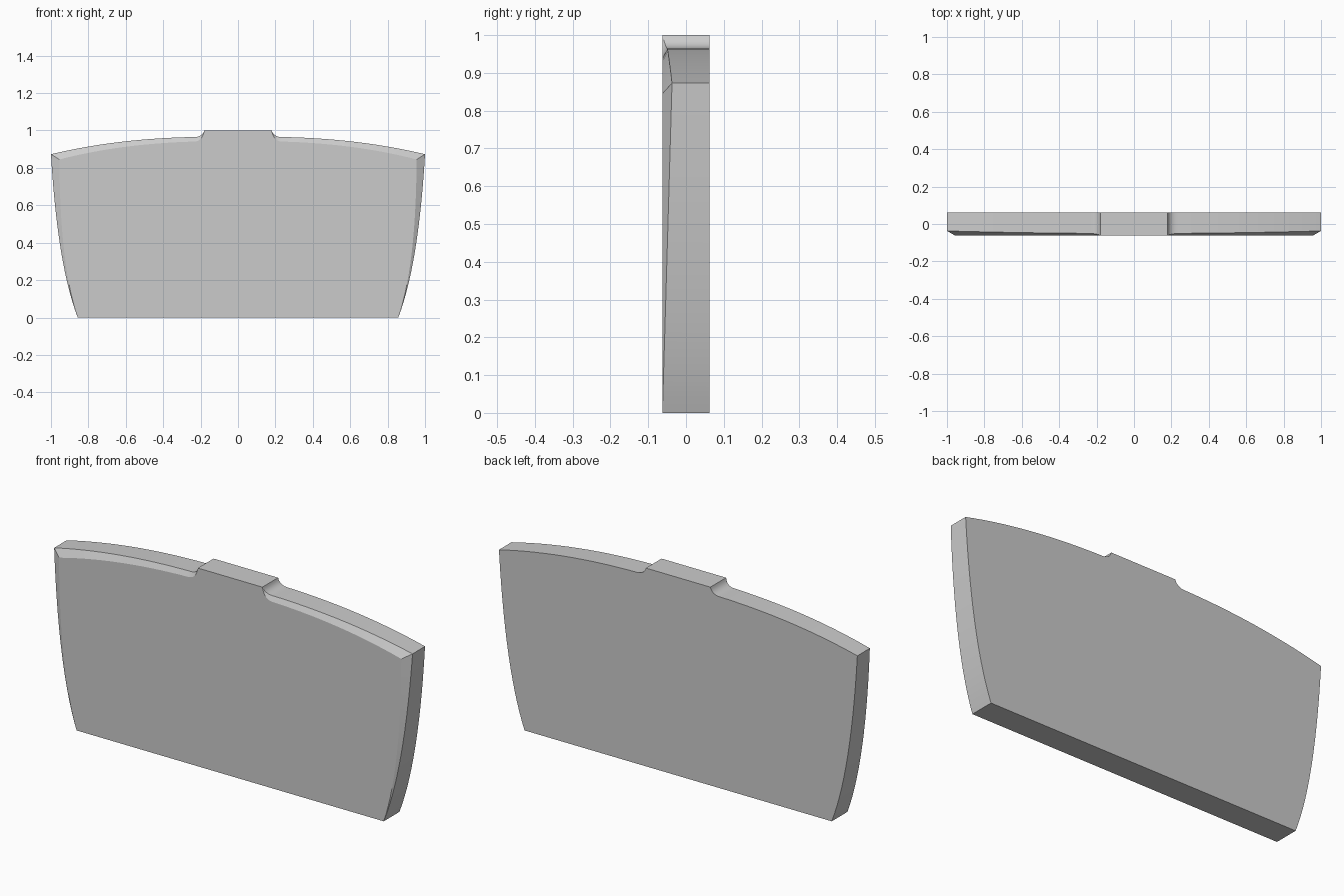
import bpy, bmesh

if "Cube" in bpy.data.objects:
    bpy.data.objects.remove(bpy.data.objects["Cube"])

HALF = 0.0625      # half of the panel thickness


def curve(a, c, b, n):
    """Points on a quadratic curve from a to b, pulled towards c."""
    out = []
    for i in range(n + 1):
        t = i / n
        out.append(tuple((1 - t) ** 2 * p + 2 * t * (1 - t) * q + t * t * r
                         for p, q, r in zip(a, c, b)))
    return out


def half_outline(side, top, notch):
    return curve(*side, 14) + curve(*top, 14)[1:] + curve(*notch, 8)[1:]


# Right half of the outer rim (x, y of the chamfer edge, z)
outer = half_outline(
    ((0.857, -HALF, 0), (0.965, -0.054, 0.28), (1.0, -0.037, 0.873)),
    ((1.0, -0.037, 0.873), (0.65, -0.047, 0.957), (0.24, -0.05, 0.965)),
    ((0.24, -0.05, 0.965), (0.19, -0.052, 0.963), (0.18, -HALF, 1.0)))

# Right half of the flat front face, meeting the rim at base and tab
inner = half_outline(
    ((0.857, -HALF, 0), (0.952, -HALF, 0.275), (0.955, -HALF, 0.845)),
    ((0.955, -HALF, 0.845), (0.63, -HALF, 0.93), (0.23, -HALF, 0.941)),
    ((0.23, -HALF, 0.941), (0.19, -HALF, 0.945), (0.18, -HALF, 1.0)))


def full_loop(half):
    return half + [(-x, y, z) for x, y, z in reversed(half)]


# Panel: front face, fading chamfer, rim wall and flat back
bm = bmesh.new()
back = [(x, HALF, z) for x, y, z in outer]
rings = [[bm.verts.new(p) for p in full_loop(h)] for h in (inner, outer, back)]
n = len(rings[0])
for a, b in zip(rings, rings[1:]):
    for i in range(n):
        j = (i + 1) % n
        bm.faces.new((a[i], a[j], b[j], b[i]))
bm.faces.new(rings[0])
bm.faces.new(rings[-1])
bmesh.ops.remove_doubles(bm, verts=bm.verts, dist=0.0001)
bmesh.ops.recalc_face_normals(bm, faces=bm.faces)

mesh = bpy.data.meshes.new("curved_panel")
bm.to_mesh(mesh)
bm.free()
panel = bpy.data.objects.new("curved_panel", mesh)
bpy.context.collection.objects.link(panel)
bpy.context.view_layer.objects.active = panel
panel.select_set(True)
bpy.ops.object.shade_smooth_by_angle(angle=0.3)
